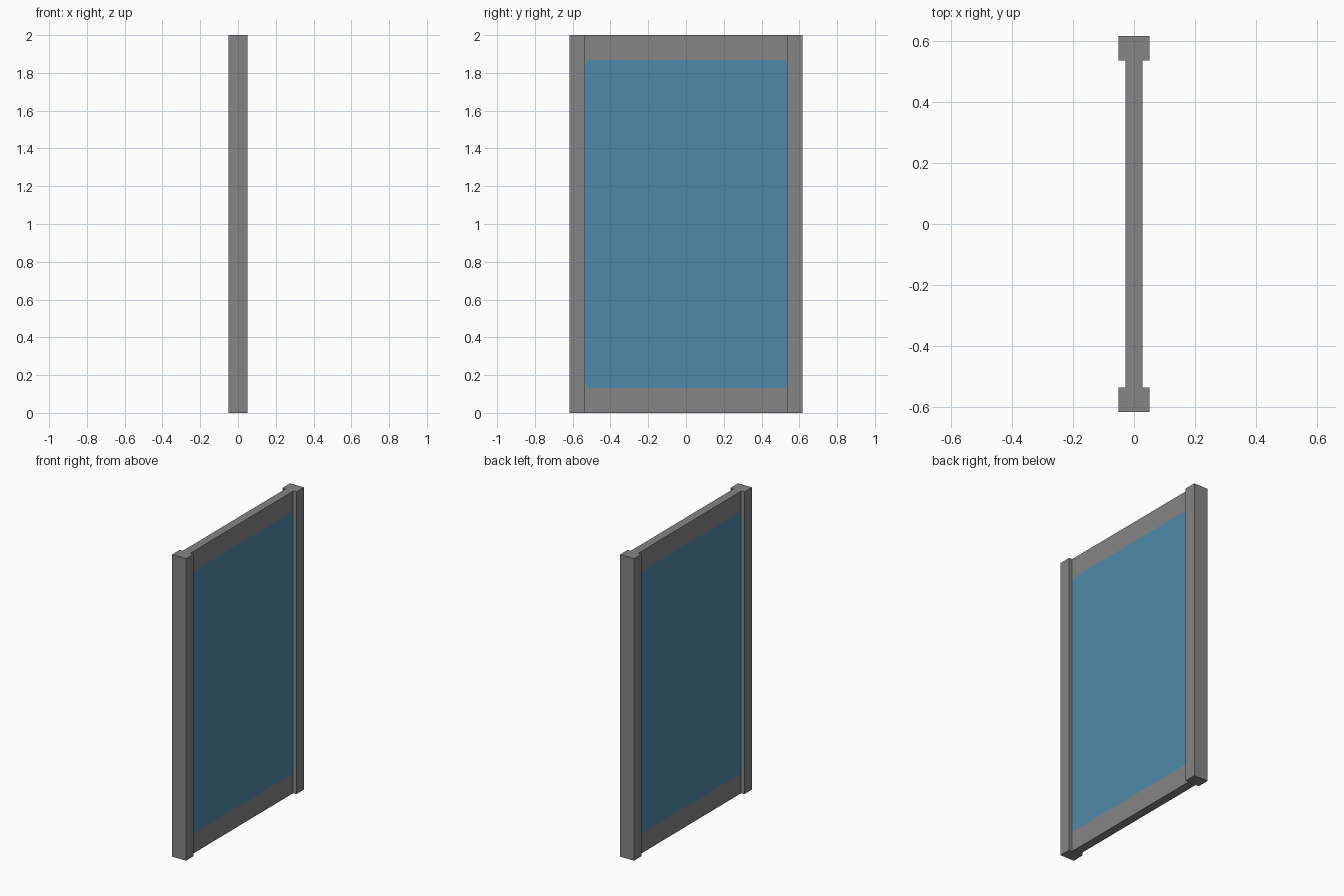
import bpy, bmesh, math

if "Cube" in bpy.data.objects:
    bpy.data.objects.remove(bpy.data.objects["Cube"])

H = 2.0                  # height
POST_IN, POST_OUT = 0.537, 0.617
POST_X, PANEL_X = 0.051, 0.028


def material(name, rgb):
    m = bpy.data.materials.new(name)
    m.diffuse_color = (*rgb, 1)
    m.use_nodes = True
    m.node_tree.nodes["Principled BSDF"].inputs["Base Color"].default_value = m.diffuse_color
    return m


grey = material("grey metal", (0.235, 0.235, 0.235))
blue = material("blue glass", (0.078, 0.254, 0.392))


def finish(name, bm, mats):
    bmesh.ops.recalc_face_normals(bm, faces=bm.faces)
    me = bpy.data.meshes.new(name)
    bm.to_mesh(me)
    bm.free()
    for m in mats:
        me.materials.append(m)
    ob = bpy.data.objects.new(name, me)
    bpy.context.collection.objects.link(ob)
    return ob


# Square posts on both sides
for side, name in ((-1, "left_post"), (1, "right_post")):
    bm = bmesh.new()
    bmesh.ops.create_cube(bm, size=1)
    for v in bm.verts:
        v.co = (v.co.x * 2 * POST_X,
                v.co.y * (POST_OUT - POST_IN) + side * (POST_IN + POST_OUT) / 2,
                (v.co.z + 0.5) * H)
    finish(name, bm, [grey])

# Panel: flush rounded window set into a flat frame, same on both faces
WIN_Y, WIN_Z, R, N = 0.535, 0.868, 0.028, 5
signs = [(1, 1), (-1, 1), (-1, -1), (1, -1)]
bm = bmesh.new()
outers = []
for x in (-PANEL_X, PANEL_X):
    outer, arcs = [], []
    for i, (sy, sz) in enumerate(signs):
        outer.append(bm.verts.new((x, sy * POST_IN, H / 2 + sz * H / 2)))
        arc = []
        for k in range(N + 1):
            a = (i + k / N) * math.pi / 2
            arc.append(bm.verts.new((x, sy * (WIN_Y - R) + R * math.cos(a),
                                     H / 2 + sz * (WIN_Z - R) + R * math.sin(a))))
        arcs.append(arc)
    for i in range(4):
        j = (i + 1) % 4
        for a, b in zip(arcs[i], arcs[i][1:]):
            bm.faces.new((outer[i], b, a))
        bm.faces.new((outer[i], outer[j], arcs[j][0], arcs[i][-1]))
    window = bm.faces.new([v for arc in arcs for v in arc])
    window.material_index = 1
    outers.append(outer)
# Panel edges
for i in range(4):
    j = (i + 1) % 4
    bm.faces.new((outers[0][i], outers[0][j], outers[1][j], outers[1][i]))
finish("window_panel", bm, [grey, blue])
